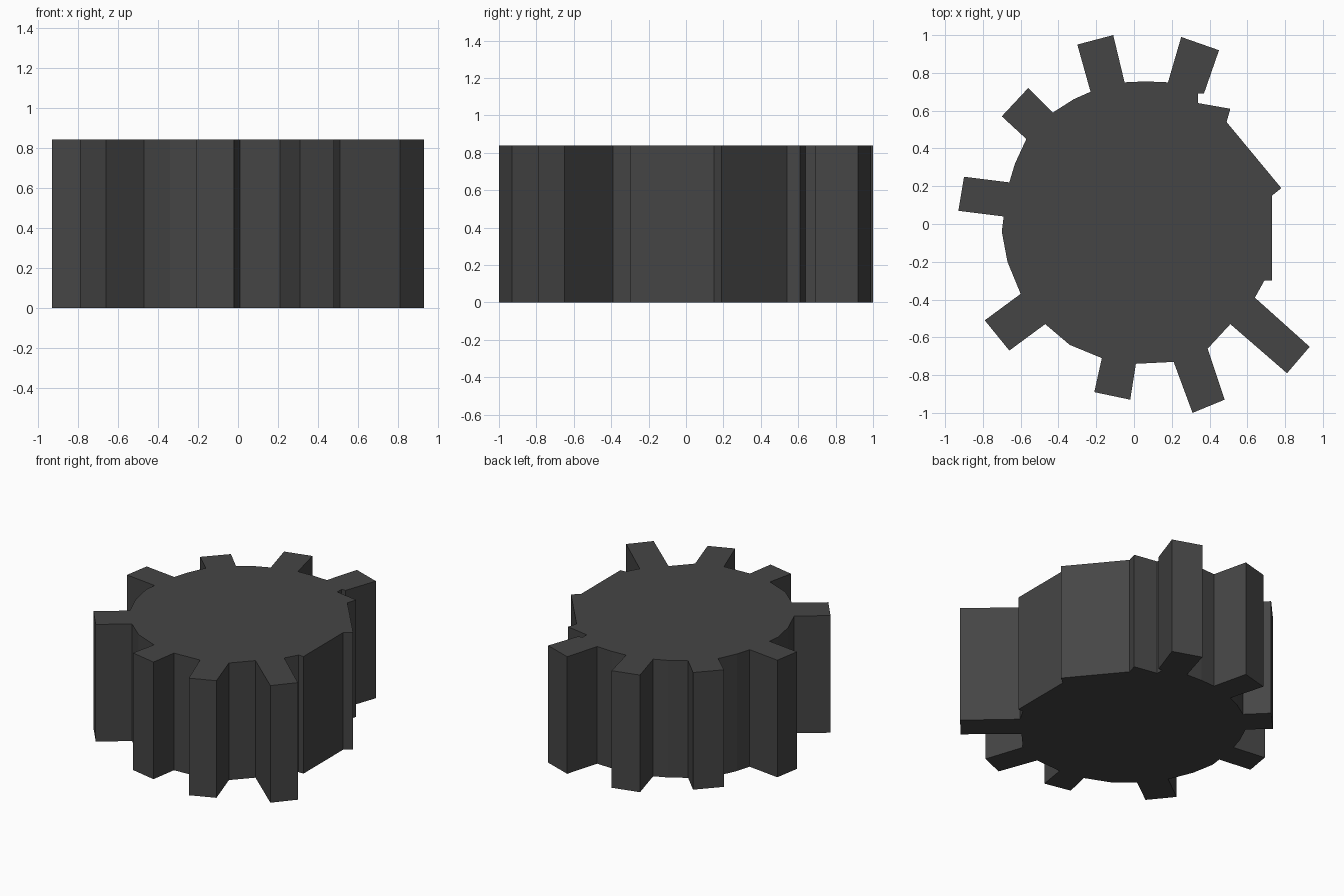
import bpy
import bmesh

if "Cube" in bpy.data.objects:
    bpy.data.objects.remove(bpy.data.objects["Cube"])

HEIGHT = 0.84

# Each tooth: two base corners and two tip corners, listed clockwise from the top,
# followed by the rim points that lead to the next tooth.
SECTORS = [
    # (base_in, tip_in, tip_out, base_out), rim points
    (((-0.23, 0.70), (-0.30, 0.95), (-0.11, 1.0), (-0.05, 0.75)), [(0.06, 0.755)]),
    (((0.18, 0.75), (0.25, 0.99), (0.45, 0.92), (0.37, 0.69)),
     [(0.34, 0.69), (0.34, 0.64), (0.51, 0.61), (0.49, 0.54), (0.78, 0.19),
      (0.73, 0.15), (0.73, -0.30), (0.69, -0.30)]),
    (((0.64, -0.39), (0.93, -0.65), (0.81, -0.79), (0.51, -0.53)), []),
    (((0.39, -0.66), (0.48, -0.93), (0.31, -1.0), (0.21, -0.73)), []),
    (((0.01, -0.74), (-0.02, -0.93), (-0.21, -0.89), (-0.17, -0.71)), [(-0.34, -0.64)]),
    (((-0.47, -0.53), (-0.66, -0.67), (-0.79, -0.51), (-0.60, -0.37)),
     [(-0.67, -0.20), (-0.70, -0.04)]),
    (((-0.69, 0.04), (-0.93, 0.07), (-0.90, 0.25), (-0.66, 0.22)), [(-0.63, 0.32)]),
    (((-0.57, 0.45), (-0.70, 0.57), (-0.56, 0.72), (-0.43, 0.59)), [(-0.32, 0.66)]),
]


def extrude_outline(name, points, height):
    """Closed flat outline raised into a solid prism."""
    bm = bmesh.new()
    base = bm.faces.new([bm.verts.new((x, y, 0)) for x, y in points])
    raised = bmesh.ops.extrude_face_region(bm, geom=[base], use_keep_orig=True)
    top = [g for g in raised["geom"] if isinstance(g, bmesh.types.BMVert)]
    bmesh.ops.translate(bm, verts=top, vec=(0, 0, height))
    bmesh.ops.recalc_face_normals(bm, faces=bm.faces)
    caps = [f for f in bm.faces if len(f.verts) > 4]
    bmesh.ops.triangulate(bm, faces=caps)
    mesh = bpy.data.meshes.new(name)
    bm.to_mesh(mesh)
    bm.free()
    obj = bpy.data.objects.new(name, mesh)
    bpy.context.collection.objects.link(obj)
    return obj


# Worn gear wheel: irregular rim with eight teeth
outline = [p for tooth, rim in SECTORS for p in (*tooth, *rim)]
gear = extrude_outline("gear_wheel", outline, HEIGHT)

# Dark iron colour
iron = bpy.data.materials.new("dark_iron")
iron.diffuse_color = (0.06, 0.06, 0.06, 1)
iron.use_nodes = True
iron.node_tree.nodes["Principled BSDF"].inputs["Base Color"].default_value = iron.diffuse_color
gear.data.materials.append(iron)
